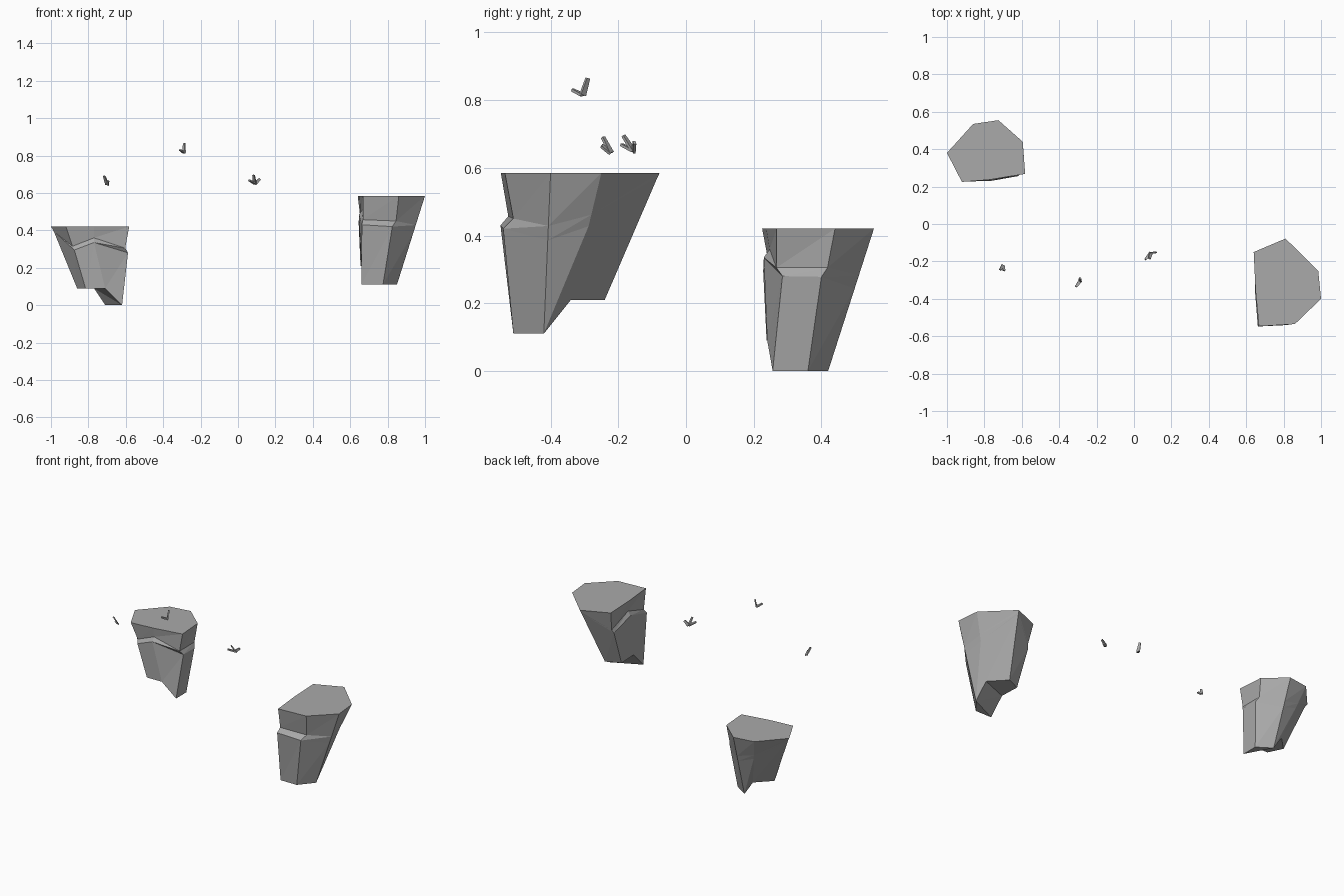
import bpy
from mathutils import Vector

if "Cube" in bpy.data.objects:
    bpy.data.objects.remove(bpy.data.objects["Cube"])

stone = bpy.data.materials.new("stone_grey")
stone.diffuse_color = (0.40, 0.40, 0.40, 1)
stone.use_nodes = True
stone.node_tree.nodes["Principled BSDF"].inputs["Base Color"].default_value = stone.diffuse_color


def make_object(name, verts, faces):
    mesh = bpy.data.meshes.new(name)
    mesh.from_pydata(verts, [], faces)
    mesh.materials.append(stone)
    obj = bpy.data.objects.new(name, mesh)
    bpy.context.collection.objects.link(obj)
    return obj


def make_rock(name, top_z, columns):
    """Each column: top xy, foot, and optionally a ledge's inner and outer points."""
    rings = [[], [], [], []]
    for (x, y), foot, *ledge in columns:
        top, foot = Vector((x, y, top_z)), Vector(foot)
        inner, outer = ledge or (top.lerp(foot, 0.33), top.lerp(foot, 0.42))
        for ring, p in zip(rings, (top, inner, outer, foot)):
            ring.append(p)
    n = len(columns)
    verts = [p for ring in rings for p in ring]
    faces = [tuple(range(n))[::-1]]
    for r in range(3):
        for i in range(n):
            j = (i + 1) % n
            a, b, c, d = r * n + i, r * n + j, r * n + n + j, r * n + n + i
            faces += [(a, b, c), (a, c, d)]
    # stepped underside: high shelf, slope, low foot
    f = 3 * n
    faces += [(f, f + 1, f + 2, f + 6), (f + 6, f + 2, f + 3), (f + 6, f + 3, f + 5),
              (f + 3, f + 4, f + 5)]
    if name == "left_rock":
        faces[-3:-1] = [(f + 2, f + 3, f + 5), (f + 2, f + 5, f + 6)]
    return make_object(name, verts, faces)


# Left floating rock, ledge wraps its front and right side
make_rock("left_rock", 0.42, [
    ((-.92, .225), (-.815, .238, .09), (-.885, .245, .315), (-.875, .228, .295)),
    ((-1.0, .38), (-.86, .33, .09), (-.99, .374, .405), (-.985, .372, .395)),
    ((-.86, .535), (-.77, .42, .09)),
    ((-.725, .555), (-.71, .42, 0)),
    ((-.595, .44), (-.62, .36, 0), (-.603, .418, .305), (-.59, .40, .278)),
    ((-.582, .268), (-.62, .256, 0), (-.603, .267, .305), (-.588, .285, .28)),
    ((-.77, .237), (-.71, .24, .09), (-.77, .247, .36), (-.77, .23, .335)),
])

# Right floating rock, ledge wraps its front and left side
make_rock("right_rock", 0.585, [
    ((.64, -.15), (.655, -.28, .21), (.655, -.18, .46), (.645, -.19, .44)),
    ((.81, -.078), (.745, -.24, .21), (.808, -.083, .573), (.806, -.088, .563)),
    ((.985, -.25), (.84, -.34, .21)),
    ((1.0, -.40), (.85, -.42, .11)),
    ((.86, -.535), (.775, -.51, .11), (.845, -.51, .45), (.825, -.54, .42)),
    ((.668, -.547), (.66, -.51, .11), (.668, -.525, .457), (.662, -.548, .43)),
    ((.65, -.36), (.66, -.41, .21), (.665, -.36, .51), (.647, -.36, .485)),
])


def make_bird(name, hub, tips):
    """Small bird: one folded, tapering blade from the hub to every tip."""
    verts, faces = [], []
    hub = Vector(hub)
    for tip in tips:
        tip = Vector(tip)
        along = (tip - hub).normalized()
        side = along.cross(Vector((0.5, 0.6, 0.62))).normalized()
        thick = along.cross(side) * 0.004
        b = len(verts)
        for p, w in ((hub, 0.010), (tip, 0.006)):
            verts += [p + side * w + thick, p - side * w + thick,
                      p - side * w - thick, p + side * w - thick]
        faces += [(b + 3, b + 2, b + 1, b), (b + 4, b + 5, b + 6, b + 7)]
        faces += [(b + i, b + (i + 1) % 4, b + 4 + (i + 1) % 4, b + 4 + i) for i in range(4)]
    return make_object(name, verts, faces)


# Three little birds above the rocks
make_bird("left_bird", (-.70, -.222, .645), [(-.715, -.245, .69), (-.695, -.25, .665)])
make_bird("middle_bird", (-.288, -.305, .815), [(-.288, -.29, .865), (-.31, -.335, .83)])
make_bird("right_bird", (.09, -.155, .65),
          [(.083, -.185, .695), (.118, -.152, .675), (.06, -.19, .668)])

# Consistent outward normals
import bmesh
for obj in bpy.data.objects:
    bm = bmesh.new()
    bm.from_mesh(obj.data)
    bmesh.ops.recalc_face_normals(bm, faces=bm.faces)
    bm.to_mesh(obj.data)
    bm.free()
